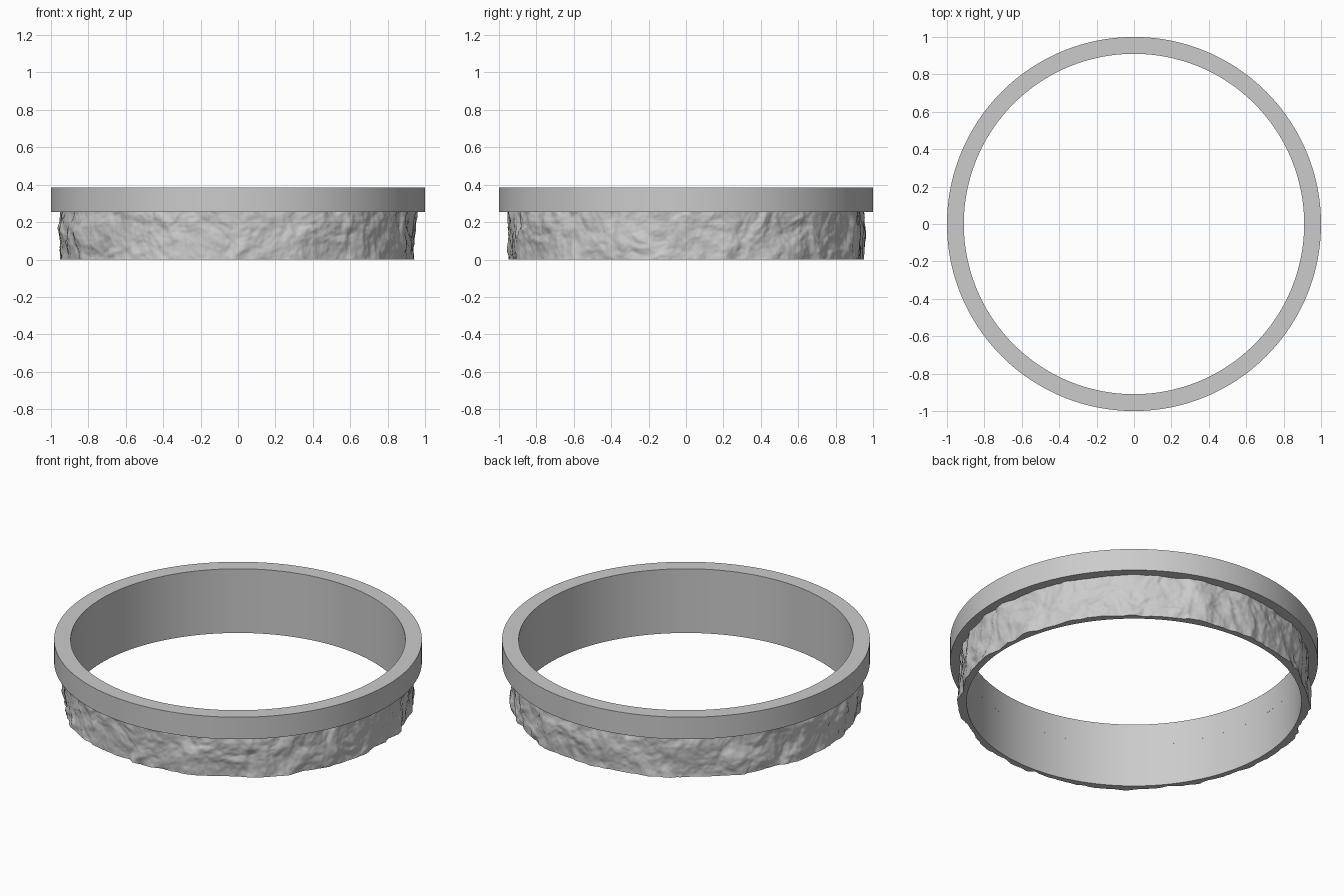
import bpy, bmesh, math
from mathutils import Vector, noise

if "Cube" in bpy.data.objects:
    bpy.data.objects.remove(bpy.data.objects["Cube"])

INNER, RIM, Z_STEP, TOP = 0.91, 1.0, 0.253, 0.385


def lathe(name, profile, segs, closed, shape=None):
    """Spin an (r, z) profile round z; shape(r, z, angle) may alter the radius."""
    bm = bmesh.new()
    rings = []
    for i in range(segs):
        a = 2 * math.pi * i / segs
        ring = []
        for r, z in profile:
            rr = shape(r, z, a) if shape else r
            ring.append(bm.verts.new((rr * math.cos(a), rr * math.sin(a), z)))
        rings.append(ring)
    n = len(profile)
    for i in range(segs):
        p, q = rings[i], rings[(i + 1) % segs]
        for j in range(n if closed else n - 1):
            k = (j + 1) % n
            bm.faces.new((p[j], q[j], q[k], p[k]))
    bmesh.ops.recalc_face_normals(bm, faces=bm.faces)
    me = bpy.data.meshes.new(name)
    bm.to_mesh(me)
    bm.free()
    ob = bpy.data.objects.new(name, me)
    bpy.context.collection.objects.link(ob)
    bpy.context.view_layer.objects.active = ob
    ob.select_set(True)
    bpy.ops.object.shade_smooth_by_angle(angle=math.radians(40))
    ob.select_set(False)
    return ob


def rocky(r, z, a):
    """Chipped stone radius for the outer skin only."""
    if r <= INNER + 1e-4:
        return r
    p = Vector((math.cos(a), math.sin(a), z))
    warp = noise.noise_vector(p * 6) * 0.05
    q = p + warp
    big = noise.noise(q * 4.5 + Vector((3.1, 0.7, 1.9)))
    mid = noise.noise(q * 11)
    fine = noise.fractal(q * 24, 0.9, 2.1, 3)
    d = 0.024 * big + 0.012 * mid + 0.005 * fine
    return min(max(r + d, 0.918), 0.972)


# Smooth overhanging rim
lathe("smooth_rim", [(INNER, Z_STEP), (RIM, Z_STEP), (RIM, TOP), (INNER, TOP)], 192, True)

# Rough stone wall below it: smooth bore, flat base, chipped outside
ROWS = 34
skin = [(0.947, Z_STEP * i / ROWS) for i in range(ROWS + 1)]
lathe("stone_wall", [(INNER, Z_STEP), (INNER, 0)] + skin, 768, False, rocky)
